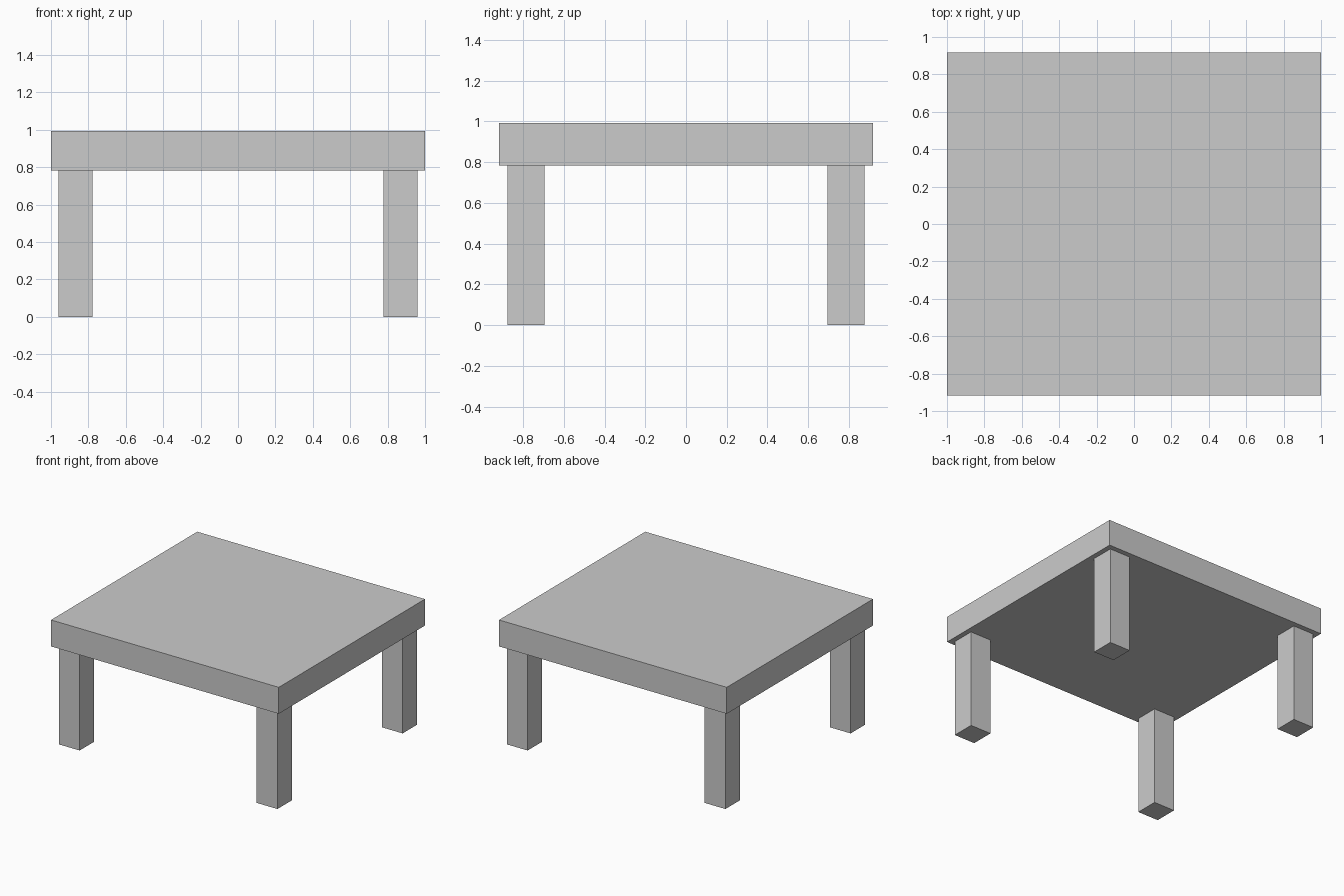
import bpy

if "Cube" in bpy.data.objects:
    bpy.data.objects.remove(bpy.data.objects["Cube"])


def box(name, x, y, z):
    """Box from (min, max) ranges on each axis."""
    lo, hi = zip(x, y, z)
    bpy.ops.mesh.primitive_cube_add(size=1, location=[(a + b) / 2 for a, b in zip(lo, hi)])
    ob = bpy.context.object
    ob.name = name
    ob.scale = [b - a for a, b in zip(lo, hi)]
    bpy.ops.object.transform_apply(location=False, rotation=False, scale=True)
    return ob


HALF_X, HALF_Y = 1.0, 0.917
UNDERSIDE, TOP = 0.782, 0.992
INSET, LEG = 0.04, 0.183

# Thick table top
box("table_top", (-HALF_X, HALF_X), (-HALF_Y, HALF_Y), (UNDERSIDE, TOP))

# Four square legs, inset from the corners
for side, sx in (("left", -1), ("right", 1)):
    for end, sy in (("front", -1), ("back", 1)):
        xs = sorted(sx * v for v in (HALF_X - INSET - LEG, HALF_X - INSET))
        ys = sorted(sy * v for v in (HALF_Y - INSET - LEG, HALF_Y - INSET))
        box(f"{end}_{side}_leg", xs, ys, (0, UNDERSIDE))
